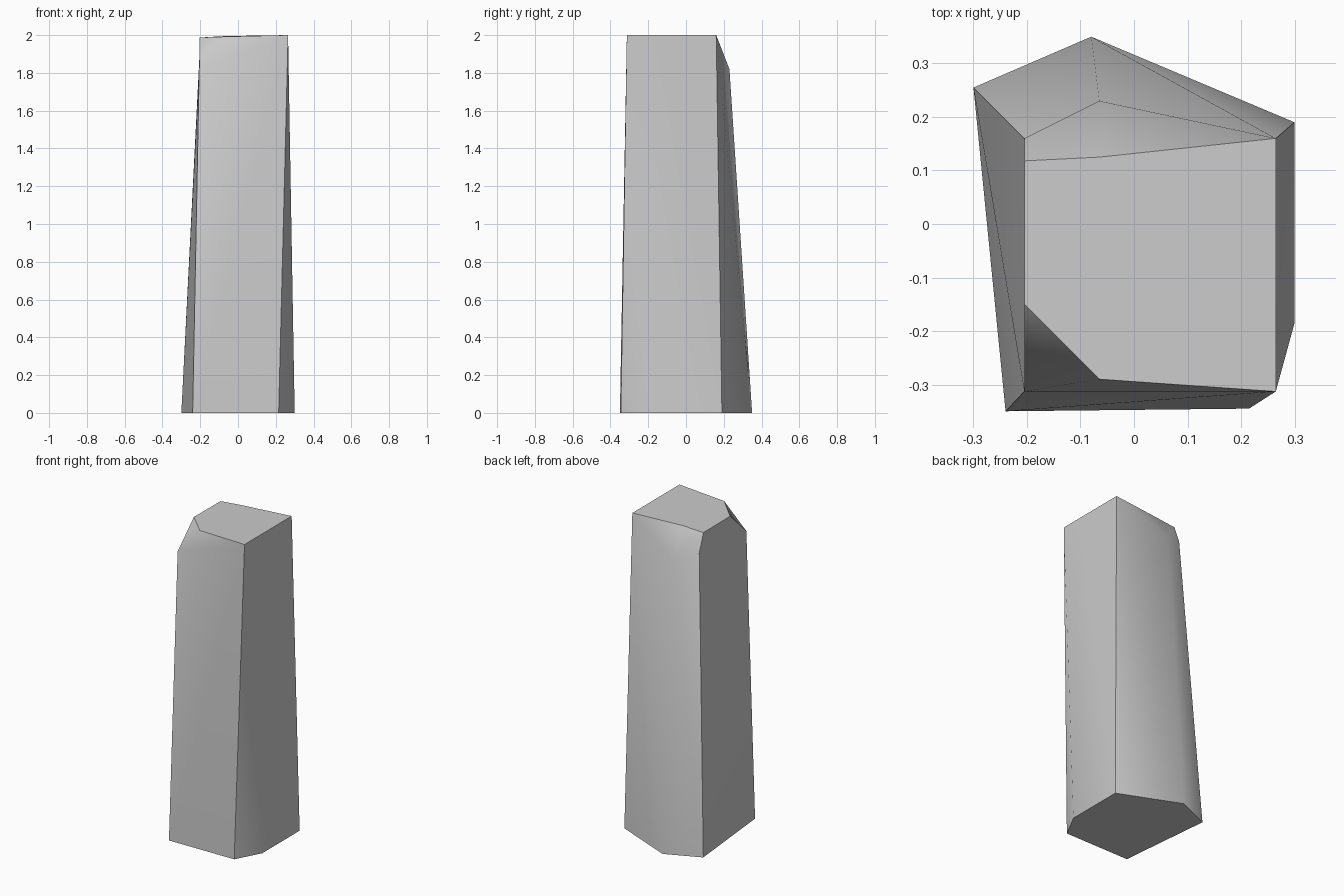
import bpy, bmesh, math

if "Cube" in bpy.data.objects:
    bpy.data.objects.remove(bpy.data.objects["Cube"])

# Six-sided footprint and the shoulder ring above it
base = [(-.30, .255, 0), (-.08, .35, 0), (.30, .19, 0),
        (.30, -.185, 0), (.215, -.345, 0), (-.24, -.35, 0)]
shoulder = [(-.205, .16, 1.87), (-.065, .23, 1.82), (.265, .16, 2),
            (.265, -.17, 2), (.265, -.313, 2), (-.205, -.313, 1.83)]
# Rim points left by the chipped top edges
rim = [(-.205, .118, 1.985), (-.065, .125, 1.995),
       (-.065, -.29, 1.992), (-.205, -.15, 1.987)]

bm = bmesh.new()
b, s, r = ([bm.verts.new(p) for p in ring] for ring in (base, shoulder, rim))

# Tapered side walls, each split along its crease
for i in range(6):
    j = (i + 1) % 6
    if i in (0, 1, 2, 3):
        tris = (b[i], b[j], s[j]), (b[i], s[j], s[i])
    else:
        tris = (b[i], b[j], s[i]), (b[j], s[j], s[i])
    for t in tris:
        bm.faces.new(t)

# Upper wall pieces, bevelled back and chipped front corner
for f in ((s[5], s[4], r[2]), (s[0], s[5], r[3], r[0]),
          (s[1], s[0], r[0], r[1]), (s[2], s[1], r[1]),
          (s[5], r[2], r[3])):
    bm.faces.new(f)

# Top and bottom caps
bm.faces.new((s[2], r[1], r[0], r[3], r[2], s[4], s[3]))
bm.faces.new(b)
bmesh.ops.recalc_face_normals(bm, faces=bm.faces)

mesh = bpy.data.meshes.new("stone_pillar")
bm.to_mesh(mesh)
bm.free()
pillar = bpy.data.objects.new("stone_pillar", mesh)
bpy.context.collection.objects.link(pillar)
bpy.context.view_layer.objects.active = pillar
pillar.select_set(True)
bpy.ops.object.shade_smooth_by_angle(angle=math.radians(50))
